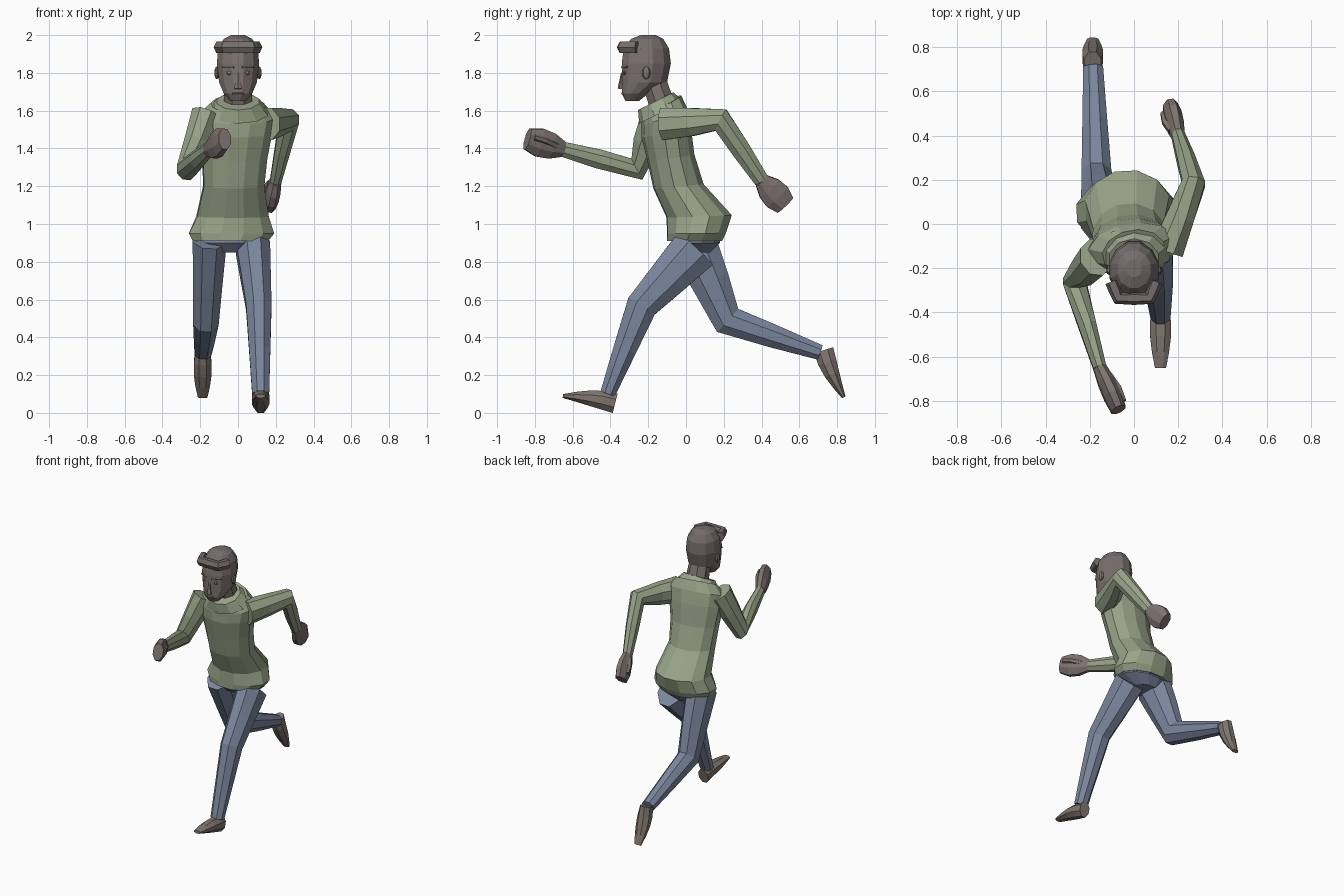
import bpy
import bmesh
import math
from mathutils import Vector, Matrix

default_cube = bpy.data.objects.get("Cube")
if default_cube:
    bpy.data.objects.remove(default_cube, do_unlink=True)


def make_material(name, color):
    material = bpy.data.materials.new(name)
    material.use_nodes = True
    material.diffuse_color = (*color, 1)
    shader = material.node_tree.nodes["Principled BSDF"]
    shader.inputs["Base Color"].default_value = (*color, 1)
    return material


skin = make_material("skin", (.21, .17, .16))
hair = make_material("hair", (.18, .15, .15))
shirt = make_material("shirt green", (.32, .37, .25))
denim = make_material("trouser blue", (.2, .24, .34))
leather = make_material("shoe brown", (.22, .18, .16))


def finish(name, bm, *materials):
    bmesh.ops.recalc_face_normals(bm, faces=bm.faces[:])
    mesh = bpy.data.meshes.new(name)
    bm.to_mesh(mesh)
    bm.free()
    for material in materials:
        mesh.materials.append(material)
    obj = bpy.data.objects.new(name, mesh)
    bpy.context.scene.collection.objects.link(obj)
    return obj


def bridge(rings):
    """Join rings of points into a capped solid."""
    bm = bmesh.new()
    loops = [[bm.verts.new(point) for point in ring] for ring in rings]
    for low, high in zip(loops, loops[1:]):
        for i in range(len(low)):
            bm.faces.new((low[i - 1], low[i], high[i], high[i - 1]))
    bm.faces.new(loops[0])
    bm.faces.new(loops[-1])
    return bm


def make_ring(center, across, along, sides):
    """Polygon whose flat sides reach exactly as far as the two half axes."""
    grow = 1 / math.cos(math.pi / sides)
    angles = [(i + .5) * math.tau / sides for i in range(sides)]
    return [center + (across * math.cos(a) + along * math.sin(a)) * grow for a in angles]


def sweep(name, material, centers, sizes, sides=8, ref=Vector((1, 0, 0))):
    """Tube through the centers; each size is a half width and a half depth."""
    steps = [(b - a).normalized() for a, b in zip(centers, centers[1:])]
    rings = []
    for center, before, after, (width, depth) in zip(
            centers, steps[:1] + steps, steps + steps[-1:], sizes):
        tangent = (before + after).normalized()
        along = tangent.cross(ref).normalized()
        across = along.cross(tangent)
        rings.append(make_ring(center, across * width, along * depth, sides))
    return finish(name, bridge(rings), material)


def limb(name, material, joints, start, end, **options):
    """Evenly tapering tube with an extra ring halfway between joints."""
    joints = [Vector(joint) for joint in joints]
    centers = joints[:1]
    for a, b in zip(joints, joints[1:]):
        centers += [a.lerp(b, .5), b]
    last = len(centers) - 1
    sizes = [Vector(start).lerp(Vector(end), i / last) for i in range(last + 1)]
    return sweep(name, material, centers, sizes, **options)


def stack(name, materials, layers, shift=0, lean=0, turn=0):
    """Upright body of (front, back, height, half width) layers."""
    rings = []
    for i, (front, back, height, half) in enumerate(layers):
        progress = i / (len(layers) - 1)
        spin = Matrix.Rotation(math.radians(turn * progress), 3, "Z")
        depth = (back - front) / 2
        center = Vector((shift * (1 - progress), (front + back) / 2, height))
        across = spin @ Vector((half, 0, 0))
        along = spin @ Vector((0, depth, depth * lean * progress ** 2))
        rings.append(make_ring(center, across, along, 12))
    return finish(name, bridge(rings), *materials)


def make_hand(label, side, wrist, tip):
    """Closed fist that swells at the knuckles, with a thumb on the inside."""
    wrist, tip = Vector(wrist), Vector(tip)
    amounts = [i / 3 for i in range(4)]
    swell = [math.sin(math.pi * .85 * t) for t in amounts]
    sweep(label + "_hand", skin, [wrist.lerp(tip, t) for t in amounts],
          [(.03 + .01 * s, .04 + .037 * s) for s in swell])
    inward = Vector((-.04 * side, 0, .02))
    limb(label + "_thumb", skin,
         [wrist.lerp(tip, .2) + inward * .5, wrist.lerp(tip, .5) + inward,
          wrist.lerp(tip, .8) + inward], (.02, .02), (.012, .015), sides=6)


def make_shoe(label, heel, toe):
    """Flat sole from heel to toe, with an upper that slopes down to the toe."""
    heel, toe = Vector(heel), Vector(toe)
    up = (toe - heel).cross(Vector((1, 0, 0))).normalized()
    amounts = [i / 4 for i in range(5)]
    heights = [.01 + .043 * math.cos(t * math.pi / 2) for t in amounts]
    widths = [.025 + .023 * math.sin(math.pi * (.2 + .8 * t)) for t in amounts]
    sweep(label + "_shoe", leather,
          [heel.lerp(toe, t) + up * h for t, h in zip(amounts, heights)],
          list(zip(widths, heights)))


# Shirt body, leaning forward with the shoulders turned
stack("shirt_body", [shirt], [
    (-.1, .19, .91, .2),
    (-.1, .21, .95, .225),
    (-.1, .24, 1.04, .19),
    (-.17, .09, 1.2, .16),
    (-.2, .04, 1.35, .17),
    (-.23, .02, 1.49, .19),
    (-.23, 0, 1.57, .2),
    (-.23, -.03, 1.63, .14),
], shift=-.04, lean=.5, turn=10)
limb("collar", shirt, [(0, -.13, 1.59), (0, -.16, 1.65)], (.16, .125), (.11, .1), sides=10)

# Trousers
stack("trouser_seat", [denim], [
    (-.02, .13, .85, .1),
    (-.07, .18, .9, .18),
    (-.07, .17, .99, .15),
], shift=-.05)
leg_top, leg_end = (.09, .125), (.045, .04)
limb("left_trouser_leg", denim,
     [(.08, .05, .87), (.11, -.235, .565), (.12, -.415, .1)], leg_top, leg_end)
limb("right_trouser_leg", denim,
     [(-.15, .03, .92), (-.17, .22, .49), (-.185, .71, .32)], leg_top, leg_end)

# Shoes
make_shoe("left", (.12, -.39, 0), (.12, -.655, .08))
make_shoe("right", (-.187, .78, .345), (-.187, .845, .085))

# Sleeves and hands
arm_top, arm_end = (.075, .085), (.03, .04)
left_wrist, right_wrist = (.2, .4, 1.23), (-.155, -.65, 1.395)
limb("left_sleeve", shirt,
     [(.15, -.12, 1.53), (.27, .185, 1.55), left_wrist], arm_top, arm_end)
limb("right_sleeve", shirt,
     [(-.17, -.15, 1.58), (-.27, -.26, 1.29), right_wrist], arm_top, arm_end)
make_hand("left", 1, left_wrist, (.165, .525, 1.1))
make_hand("right", -1, right_wrist, (-.07, -.84, 1.45))

# Neck and head, with the hair chosen by height and depth
limb("neck", skin, [(0, -.11, 1.58), (0, -.17, 1.76)], (.077, .067), (.07, .065))
head = stack("head", [skin, hair], [
    (-.32, -.25, 1.65, .04),
    (-.34, -.2, 1.69, .075),
    (-.34, -.1, 1.75, .1),
    (-.34, -.08, 1.85, .112),
    (-.33, -.09, 1.93, .105),
    (-.29, -.12, 1.98, .075),
    (-.24, -.16, 2, .035),
])
for face in head.data.polygons:
    spot = face.center
    face.material_index = int(spot.z > 1.9 or (spot.z > 1.72 and spot.y > -.19))

sideways = Vector((0, 0, 1))
quiff_bends = [(-.1, -.26), (-.07, -.335), (.07, -.335), (.1, -.26)]
limb("hair_quiff", hair, [(x, y, 1.935) for x, y in quiff_bends],
     (.03, .027), (.03, .027), sides=6, ref=sideways)

# Face
limb("nose", skin, [(0, -.335, 1.8), (0, -.345, 1.715)], (.008, .008), (.02, .015), sides=6)
limb("mouth", skin, [(-.03, -.335, 1.69), (.03, -.335, 1.69)],
     (.006, .008), (.006, .008), sides=6, ref=sideways)


def make_ball(name, center, size):
    bm = bmesh.new()
    bmesh.ops.create_uvsphere(bm, u_segments=8, v_segments=6, radius=1)
    bmesh.ops.scale(bm, vec=size, verts=bm.verts)
    bmesh.ops.translate(bm, vec=center, verts=bm.verts)
    finish(name, bm, skin)


for label, side in (("left", 1), ("right", -1)):
    make_ball(label + "_eye", (side * .045, -.325, 1.8), (.018, .01, .011))
    make_ball(label + "_ear", (side * .112, -.21, 1.8), (.013, .022, .034))
    limb(label + "_eyebrow", hair, [(side * .02, -.337, 1.83), (side * .08, -.31, 1.83)],
         (.006, .006), (.005, .005), sides=6, ref=sideways)
